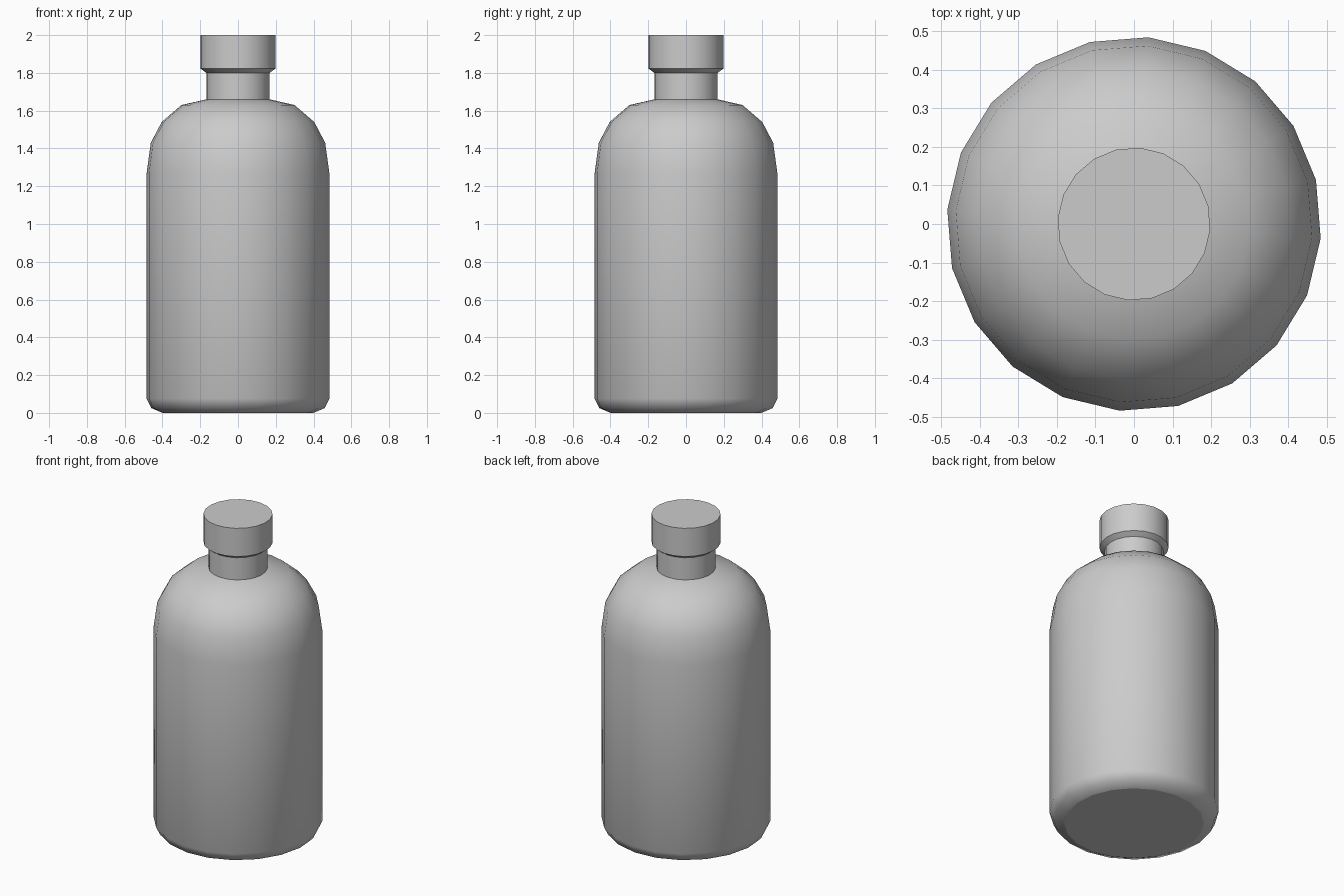
import bpy, bmesh, math

cube = bpy.data.objects.get("Cube")
if cube:
    bpy.data.objects.remove(cube, do_unlink=True)

SIDES = 20
TURN = math.radians(-4.4)

grey = bpy.data.materials.new("plain grey")
grey.use_nodes = True
colour = (0.6, 0.6, 0.6, 1)
grey.diffuse_color = colour
grey.node_tree.nodes["Principled BSDF"].inputs["Base Color"].default_value = colour


def lathe(name, profile, cap_bottom=False, cap_top=False):
    """Revolve (radius, height) points, listed upwards, around z."""
    bm = bmesh.new()
    rings = []
    for r, z in profile:
        angles = [TURN + math.tau * i / SIDES for i in range(SIDES)]
        rings.append([bm.verts.new((r * math.cos(a), r * math.sin(a), z)) for a in angles])
    for low, high in zip(rings, rings[1:]):
        for i in range(SIDES):
            j = (i + 1) % SIDES
            bm.faces.new((low[i], low[j], high[j], high[i]))
    if cap_bottom:
        bm.faces.new(rings[0][::-1])
    if cap_top:
        bm.faces.new(rings[-1])
    mesh = bpy.data.meshes.new(name)
    bm.to_mesh(mesh)
    bm.free()
    mesh.materials.append(grey)
    obj = bpy.data.objects.new(name, mesh)
    bpy.context.collection.objects.link(obj)
    bpy.ops.object.select_all(action='DESELECT')
    obj.select_set(True)
    bpy.context.view_layer.objects.active = obj
    bpy.ops.object.shade_smooth_by_angle(angle=math.radians(45))
    # end discs stay flat
    for face in mesh.polygons:
        if len(face.vertices) > 4:
            face.use_smooth = False
    return obj


# Rounded base, straight wall and domed shoulder
lathe("bottle_body", [(0.40, 0), (0.46, 0.025), (0.485, 0.075), (0.485, 1.27),
                      (0.463, 1.43), (0.405, 1.54), (0.30, 1.63), (0.168, 1.66)],
      cap_bottom=True)

# Narrow neck flaring into a wider solid stopper
lathe("neck_and_stopper", [(0.168, 1.66), (0.168, 1.80), (0.198, 1.822), (0.198, 2.0)],
      cap_top=True)
